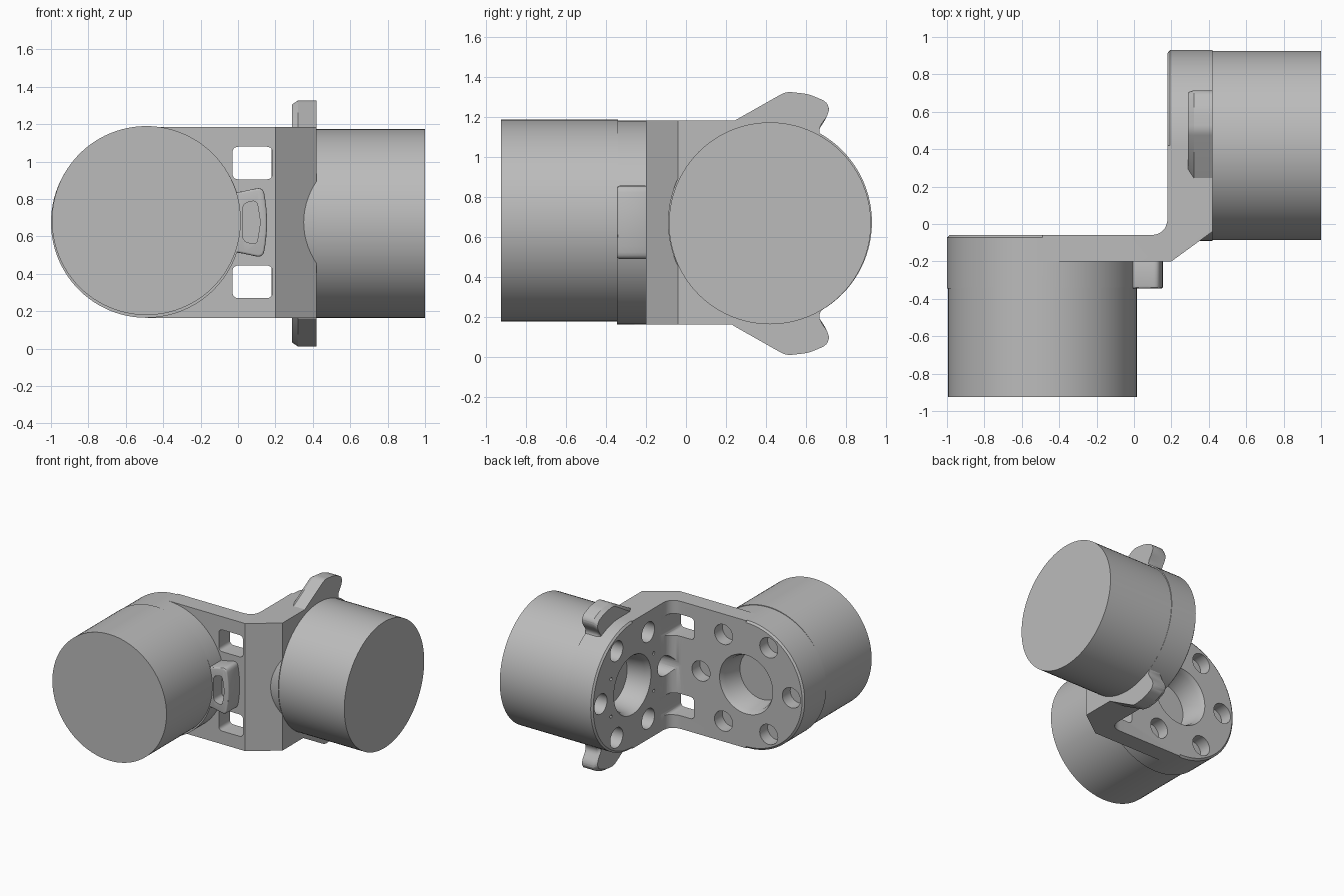
import bpy, bmesh, math
from mathutils import Vector

if "Cube" in bpy.data.objects:
    bpy.data.objects.remove(bpy.data.objects["Cube"])

grey = bpy.data.materials.new("plain_grey")
grey.diffuse_color = (0.5, 0.5, 0.5, 1)
grey.use_nodes = True
grey.node_tree.nodes["Principled BSDF"].inputs["Base Color"].default_value = grey.diffuse_color

C1 = (-0.49, 0.675)   # front disc centre (x, z)
C2 = (0.42, 0.675)    # side disc centre (y, z)
R = 0.51


def place(axis, u, v, w):
    return {'X': (w, u, v), 'Y': (u, w, v), 'Z': (u, v, w)}[axis]


def circle(c, r, n=96):
    return [(c[0] + r * math.cos(2 * math.pi * i / n),
             c[1] + r * math.sin(2 * math.pi * i / n)) for i in range(n)]


def rounded(pts, r, n=5):
    """Round each corner; r is one radius or a list per corner."""
    out = []
    for i, p in enumerate(pts):
        rad = r[i] if isinstance(r, list) else r
        p, a, b = Vector(p), Vector(pts[i - 1]), Vector(pts[(i + 1) % len(pts)])
        if rad == 0:
            out.append(tuple(p))
            continue
        s, e = p + (a - p).normalized() * rad, p + (b - p).normalized() * rad
        for k in range(n + 1):
            t = k / n
            out.append(tuple(s * (1 - t) ** 2 + p * 2 * t * (1 - t) + e * t * t))
    return out


def loft(name, axis, sections):
    """Solid through matching (outline, position) sections along an axis."""
    bm = bmesh.new()
    rings = [[bm.verts.new(place(axis, u, v, w)) for u, v in pts] for pts, w in sections]
    n = len(rings[0])
    for lo, hi in zip(rings, rings[1:]):
        for i in range(n):
            j = (i + 1) % n
            bm.faces.new((lo[i], lo[j], hi[j], hi[i]))
    bm.faces.new(rings[0])
    bm.faces.new(rings[-1])
    bmesh.ops.recalc_face_normals(bm, faces=bm.faces)
    me = bpy.data.meshes.new(name)
    bm.to_mesh(me)
    bm.free()
    me.materials.append(grey)
    ob = bpy.data.objects.new(name, me)
    bpy.context.collection.objects.link(ob)
    return ob


def prism(name, axis, pts, a, b):
    return loft(name, axis, [(pts, a), (pts, b)])


def apply(ob, mod):
    bpy.context.view_layer.objects.active = ob
    bpy.ops.object.modifier_apply(modifier=mod.name)


def boolean(ob, tool, op):
    m = ob.modifiers.new("bool", 'BOOLEAN')
    m.operation, m.solver, m.object = op, 'EXACT', tool
    apply(ob, m)
    bpy.data.objects.remove(tool)


def bevel(ob, width):
    m = ob.modifiers.new("bevel", 'BEVEL')
    m.width, m.segments, m.limit_method, m.angle_limit = width, 3, 'ANGLE', math.radians(35)
    apply(ob, m)


def smooth(ob):
    bpy.ops.object.select_all(action='DESELECT')
    ob.select_set(True)
    bpy.context.view_layer.objects.active = ob
    bpy.ops.object.shade_smooth_by_angle(angle=math.radians(30))


# Angled bracket: bent plate plus a round pad at each end
bend = rounded([(-0.49, -0.06), (0.18, -0.06), (0.18, 0.42), (0.42, 0.42),
                (0.42, -0.04), (0.2, -0.2), (-0.49, -0.2)],
               [0, 0.1, 0, 0, 0, 0, 0], 8)
bracket = prism("bracket", 'Z', bend, C1[1] - R, C1[1] + R)


def pad(name, axis, c, faces):
    # round pad with a softened rim on its open face
    return loft(name, axis, [(circle(c, R), faces[0]), (circle(c, R), faces[1]),
                             (circle(c, R - 0.015), faces[2])])


boolean(bracket, pad("front_pad", 'Y', C1, (-0.345, -0.072, -0.06)), 'UNION')
boolean(bracket, pad("side_pad", 'X', C2, (0.42, 0.192, 0.18)), 'UNION')

# Central and bolt recesses in both pads
for axis, c, face, s in (('Y', C1, -0.06, -1), ('X', C2, 0.18, 1)):
    bore = loft("bore", axis, [(circle(c, 0.25, 64), face - s * 0.02), (circle(c, 0.235, 64), face),
                               (circle(c, 0.215, 64), face + s * 0.04),
                               (circle(c, 0.195, 64), face + s * 0.2)])
    boolean(bracket, bore, 'DIFFERENCE')
    for i in range(6):
        a = i * math.pi / 3
        p = (c[0] + 0.4 * math.cos(a), c[1] + 0.4 * math.sin(a))
        hole = prism("bolt_hole", axis, circle(p, 0.08, 32), face - s * 0.1, face + s * 0.1)
        boolean(bracket, hole, 'DIFFERENCE')
for sy in (-1, 1):
    for sz in (-1, 1):
        p = (C2[0] + sy * 0.27, C2[1] + sz * 0.15)
        boolean(bracket, prism("pin_hole", 'X', circle(p, 0.013, 12), 0.1, 0.24), 'DIFFERENCE')

# Square windows through the front plate
for s in (-1, 1):
    z0, z1 = sorted((C1[1] + s * 0.23, C1[1] + s * 0.405))
    win = rounded([(-0.03, z0), (0.185, z0), (0.185, z1), (-0.03, z1)], 0.035)
    boolean(bracket, prism("window", 'Y', win, -0.4, 0.06), 'DIFFERENCE')
smooth(bracket)

# Flared tab with a pocket beside the front pad
z = C1[1]
tab_pts = rounded([(-0.06, z - 0.155), (0.02, z - 0.165), (0.135, z - 0.19), (0.165, z),
                   (0.135, z + 0.19), (0.02, z + 0.165), (-0.06, z + 0.155)],
                  [0, 0.02, 0.04, 0.12, 0.04, 0.02, 0])
tab = prism("front_tab", 'Y', tab_pts, -0.345, -0.19)
bevel(tab, 0.012)
pocket = rounded([(0.025, z - 0.1), (0.1, z - 0.12), (0.12, z), (0.1, z + 0.12), (0.025, z + 0.1)], 0.03)
boolean(tab, prism("pocket", 'Y', pocket, -0.4, -0.24), 'DIFFERENCE')
smooth(tab)

# Upper and lower ears on the side pad
for s, name in ((1, "upper_ear"), (-1, "lower_ear")):
    ear = [(0.2, 0.45), (0.235, 0.51), (0.5, 0.66), (0.61, 0.648), (0.715, 0.605),
           (0.715, 0.55), (0.655, 0.465), (0.71, 0.39), (0.6, 0.35)]
    pts = rounded([(y, C2[1] - 0.006 + s * h) for y, h in ear],
                  [0, 0, 0.03, 0.03, 0.04, 0.03, 0.04, 0, 0])
    inner = [(p[0] * 0.95 + 0.5 * 0.05, p[1] - s * 0.02) for p in pts]
    smooth(loft(name, 'X', [(pts, 0.42), (pts, 0.32), (inner, 0.29)]))

# Cylindrical motors
smooth(prism("front_motor", 'Y', circle((-0.49, 0.685), 0.505), -0.925, -0.34))
smooth(prism("side_motor", 'X', circle((0.42, 0.67), 0.505), 0.365, 1.0))
